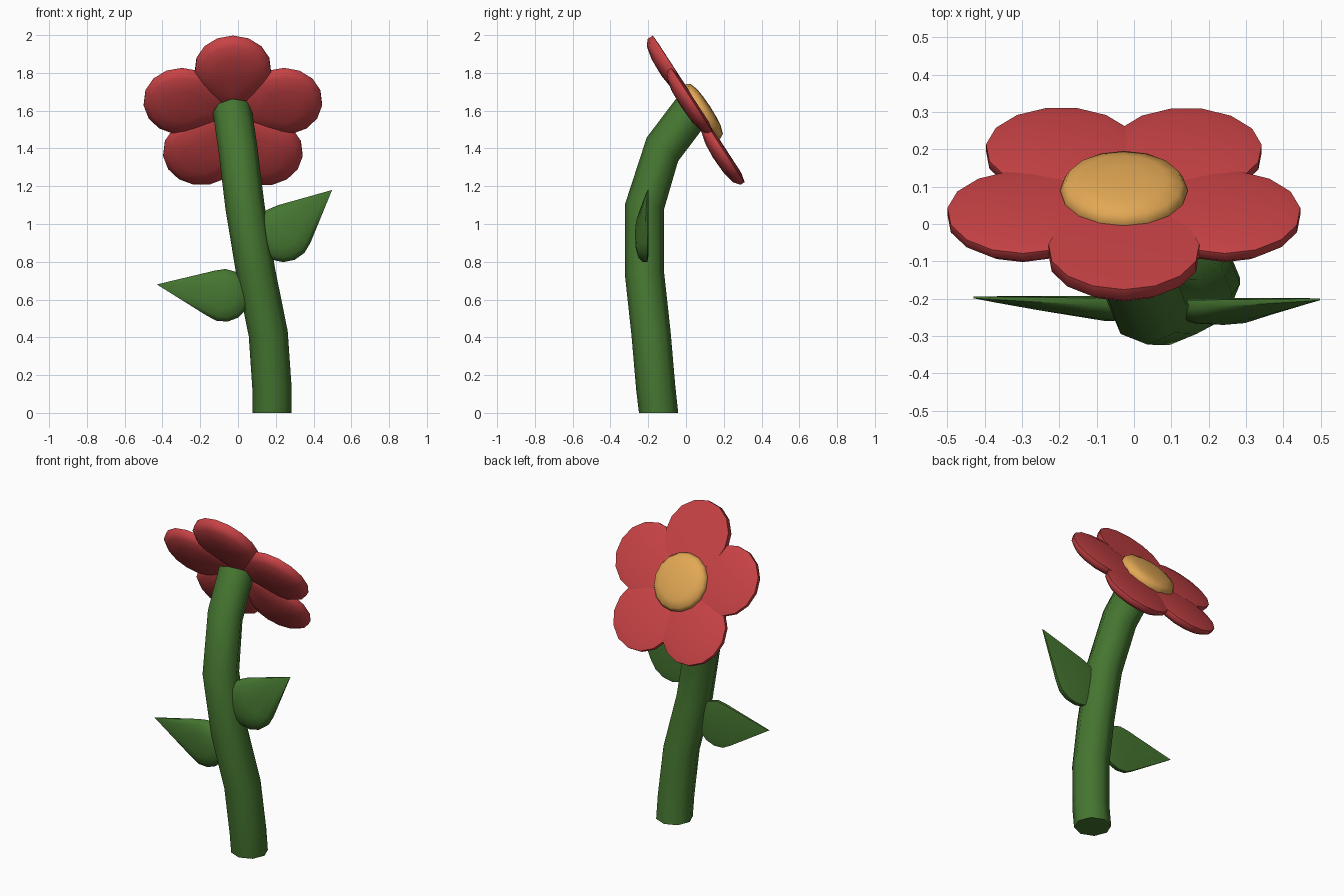
import bpy, bmesh, math
from mathutils import Vector

if "Cube" in bpy.data.objects:
    bpy.data.objects.remove(bpy.data.objects["Cube"])

def material(name, rgb):
    m = bpy.data.materials.new(name)
    m.diffuse_color = (*rgb, 1)
    m.use_nodes = True
    m.node_tree.nodes["Principled BSDF"].inputs["Base Color"].default_value = m.diffuse_color
    return m

GREEN = material("leaf green", (0.06, 0.18, 0.03))
RED = material("petal red", (0.58, 0.055, 0.06))
GOLD = material("golden centre", (0.76, 0.39, 0.09))

def loft(name, rings, mat, start, end):
    """Join rings of points with quads; close each end with a fan to a point, or a flat cap."""
    bm = bmesh.new()
    rows = [[bm.verts.new(p) for p in ring] for ring in rings]
    n = len(rows[0])
    for a, b in zip(rows, rows[1:]):
        for i in range(n):
            j = (i + 1) % n
            bm.faces.new((a[i], a[j], b[j], b[i]))
    for row, tip in ((rows[0], start), (rows[-1], end)):
        if tip is None:
            bm.faces.new(row)
        else:
            t = bm.verts.new(tip)
            for i in range(n):
                bm.faces.new((row[i], row[(i + 1) % n], t))
    bmesh.ops.recalc_face_normals(bm, faces=bm.faces)
    me = bpy.data.meshes.new(name)
    bm.to_mesh(me)
    bm.free()
    ob = bpy.data.objects.new(name, me)
    bpy.context.collection.objects.link(ob)
    me.materials.append(mat)
    bpy.ops.object.select_all(action='DESELECT')
    ob.select_set(True)
    bpy.context.view_layer.objects.active = ob
    bpy.ops.object.shade_smooth_by_angle(angle=math.radians(55))
    return ob

def blade(name, centre, point, bulge, width, depth, rim, thin, mat):
    """Teardrop, nearly flat on one face and domed on the other:
    round about centre, narrowing to point, thinning to a share of the depth there."""
    centre, point, bulge = Vector(centre), Vector(point), Vector(bulge)
    length = (point - centre).length
    along = (point - centre).normalized()
    side = bulge.cross(along)
    outline = [(length, 0)]
    for k in range(11):
        a = math.radians(60 + 24 * k)
        outline.append((width * math.cos(a), width * math.sin(a)))
    rings = []
    for scale, h in ((0.75, 0), (1, rim[0]), (1, rim[1]), (0.84, 0.76 * depth), (0.5, 0.95 * depth)):
        ring = []
        for u, v in outline:
            u, v = u * scale, v * scale
            taper = 1 - (1 - thin) * max(u, 0) / length
            ring.append(centre + along * u + side * v + bulge * h * taper)
        rings.append(ring)
    return loft(name, rings, mat, centre, centre + bulge * depth)

# Curved stem: octagon swept along a path
path = [Vector(p) for p in ((0.18, -0.145, 0), (0.18, -0.16, 0.13), (0.16, -0.185, 0.42),
                            (0.095, -0.22, 0.74), (0.037, -0.22, 1.09), (0.0, -0.125, 1.395),
                            (-0.03, 0.03, 1.60))]
rings = []
for i, p in enumerate(path):
    t = (path[min(i + 1, 6)] - path[4 if i == 4 else max(i - 1, 0)]).normalized()
    if i == 0:
        t = Vector((0, 0, 1))
    elif i == 4:
        t = (path[5] - path[3]).normalized()
    elif i == 5:
        t = (path[6] - path[5]).normalized()
    fx = (Vector((1, 0, 0)) - t * t.x).normalized()
    fy = t.cross(fx)
    rings.append([p + 0.104 * (fx * math.cos(k * math.pi / 4) + fy * math.sin(k * math.pi / 4))
                  for k in range(8)])
loft("stem", rings, GREEN, None, None)

# Leaves: flat towards the back, domed towards the front
FRONT = (0, -1, 0)
blade("right_leaf", (0.24, -0.198, 0.95), (0.498, -0.198, 1.18), FRONT,
      0.152, 0.072, (0.006, 0.03), 0.2, GREEN)
blade("left_leaf", (-0.075, -0.193, 0.622), (-0.43, -0.193, 0.68), FRONT,
      0.14, 0.067, (0.006, 0.028), 0.2, GREEN)

# Flower head, tilted up and away from the front
X = Vector((1, 0, 0))
N = Vector((0, 0.84, 0.545)).normalized()
U = Vector((0, -0.545, 0.84)).normalized()
head = Vector((-0.027, 0.088, 1.588))
for k, lift in enumerate((0.004, 0.002, -0.003, -0.001, 0.002)):
    a = k * math.tau / 5
    c = head + 0.284 * (U * math.cos(a) + X * math.sin(a)) + N * lift
    rim = (0.002, 0.036) if k == 0 else (0.012, 0.036)
    blade(f"petal_{k + 1}", c, head + N * lift, -N, 0.203, 0.08, rim, 0.7, RED)

# Low domed flower centre
disc = head + U * 0.006
dome = [[disc + N * h + r * (X * math.cos(i * math.tau / 16) + U * math.sin(i * math.tau / 16))
         for i in range(16)]
        for r, h in ((0.165, -0.015), (0.171, 0.006), (0.157, 0.03), (0.115, 0.044), (0.06, 0.05))]
loft("flower_centre", dome, GOLD, None, disc + N * 0.052)
